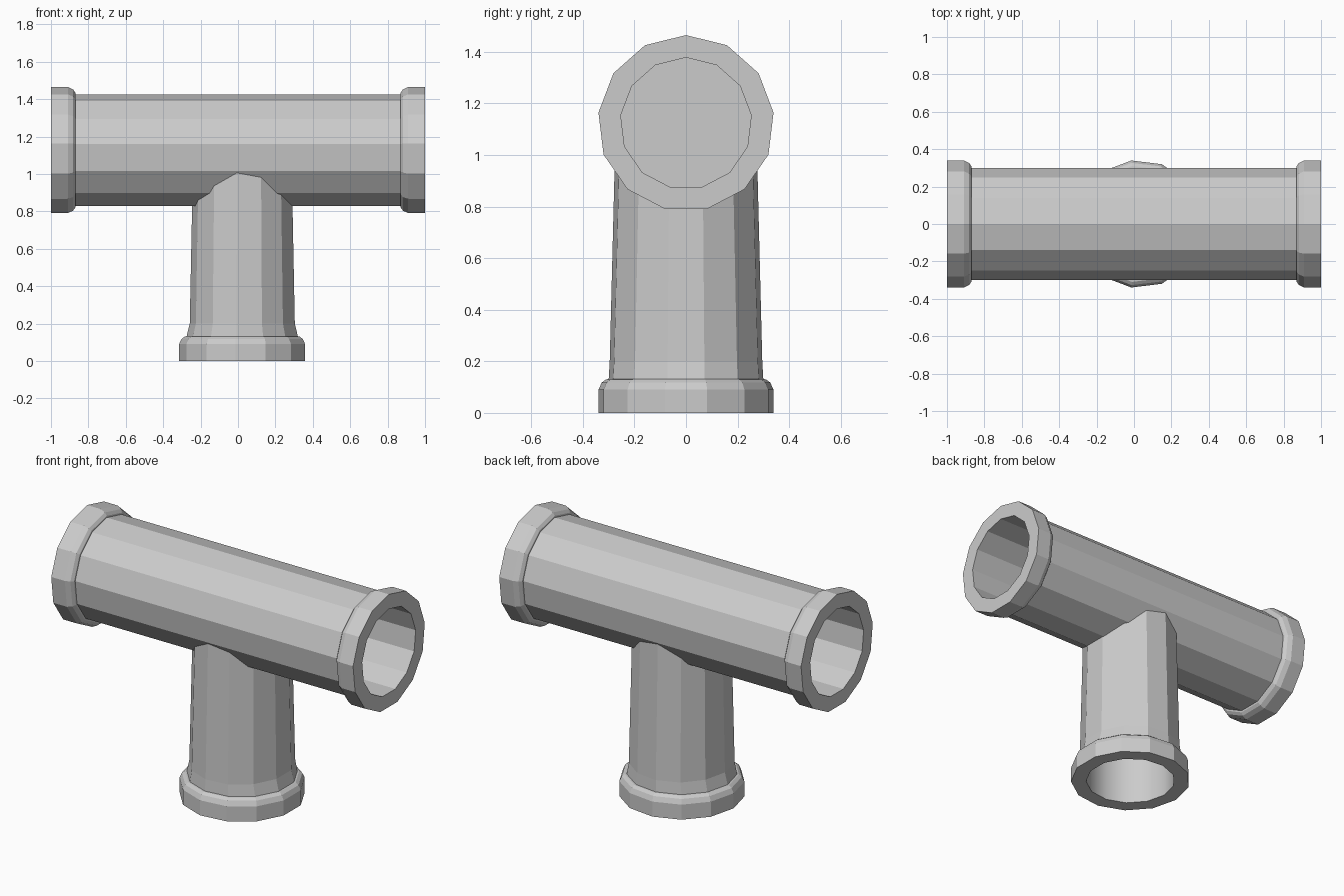
import bpy, bmesh, math
from mathutils import Vector

if "Cube" in bpy.data.objects:
    bpy.data.objects.remove(bpy.data.objects["Cube"], do_unlink=True)

SIDES = 13
AXIS_Z = 1.123      # height of the horizontal pipe's centre line
STEM_X = 0.027      # slight sideways offset of the stem
RIM, PIPE, BORE = 0.342, 0.302, 0.255
# Collar: distance from the open end, radius
COLLAR = [(0, BORE), (0, RIM), (0.09, RIM), (0.118, 0.329), (0.13, 0.312), (0.131, PIPE)]

grey = bpy.data.materials.new("pipe grey")
grey.use_nodes = True
colour = (0.6, 0.6, 0.6, 1)
grey.diffuse_color = colour
grey.node_tree.nodes["Principled BSDF"].inputs["Base Color"].default_value = colour


def loft(name, rings, closed=False, cap_start=False, smooth_band=None):
    """Skin a list of rings of points into one object."""
    bm = bmesh.new()
    loops = [[bm.verts.new(p) for p in ring] for ring in rings]
    pairs = list(zip(loops, loops[1:]))
    if closed:
        pairs.append((loops[-1], loops[0]))
    for band, (a, b) in enumerate(pairs):
        for i in range(SIDES):
            j = (i + 1) % SIDES
            face = bm.faces.new((a[i], a[j], b[j], b[i]))
            face.smooth = band == smooth_band
    if cap_start:
        bm.faces.new(loops[0])
    bmesh.ops.recalc_face_normals(bm, faces=bm.faces)
    mesh = bpy.data.meshes.new(name)
    bm.to_mesh(mesh)
    bm.free()
    mesh.materials.append(grey)
    obj = bpy.data.objects.new(name, mesh)
    bpy.context.collection.objects.link(obj)
    return obj


def angles():
    return [2 * math.pi * i / SIDES for i in range(SIDES)]


def cross_ring(x, r):
    """Ring around the horizontal pipe, one corner on top."""
    return [Vector((x, r * math.sin(a), AXIS_Z + r * math.cos(a))) for a in angles()]


def stem_ring(z, rx, ry):
    """Ring around the stem, one corner towards -x."""
    return [Vector((STEM_X - rx * math.cos(a), ry * math.sin(a), z)) for a in angles()]


# Horizontal pipe with a collar at both ends
left_end = [cross_ring(d - 1, r) for d, r in COLLAR]
right_end = [cross_ring(1 - d, r) for d, r in reversed(COLLAR)]
loft("cross_pipe", left_end + right_end, closed=True)

# Wall across the middle of the bore
loft("bore_wall", [cross_ring(-0.005, BORE), cross_ring(0.005, BORE)], cap_start=True)

# Stem with a collar at the foot, its top trimmed to sit in the pipe wall
top = stem_ring(0, 0.272, 0.276)
for p in top:
    p.z = AXIS_Z - math.sqrt(max(0.28 ** 2 - p.y ** 2, 0))
rings = [stem_ring(0.8, BORE, BORE)]
rings += [stem_ring(z, r, r) for z, r in COLLAR]
rings += [stem_ring(0.2, 0.285, 0.298), top]
loft("stem_pipe", rings, cap_start=True, smooth_band=0)
